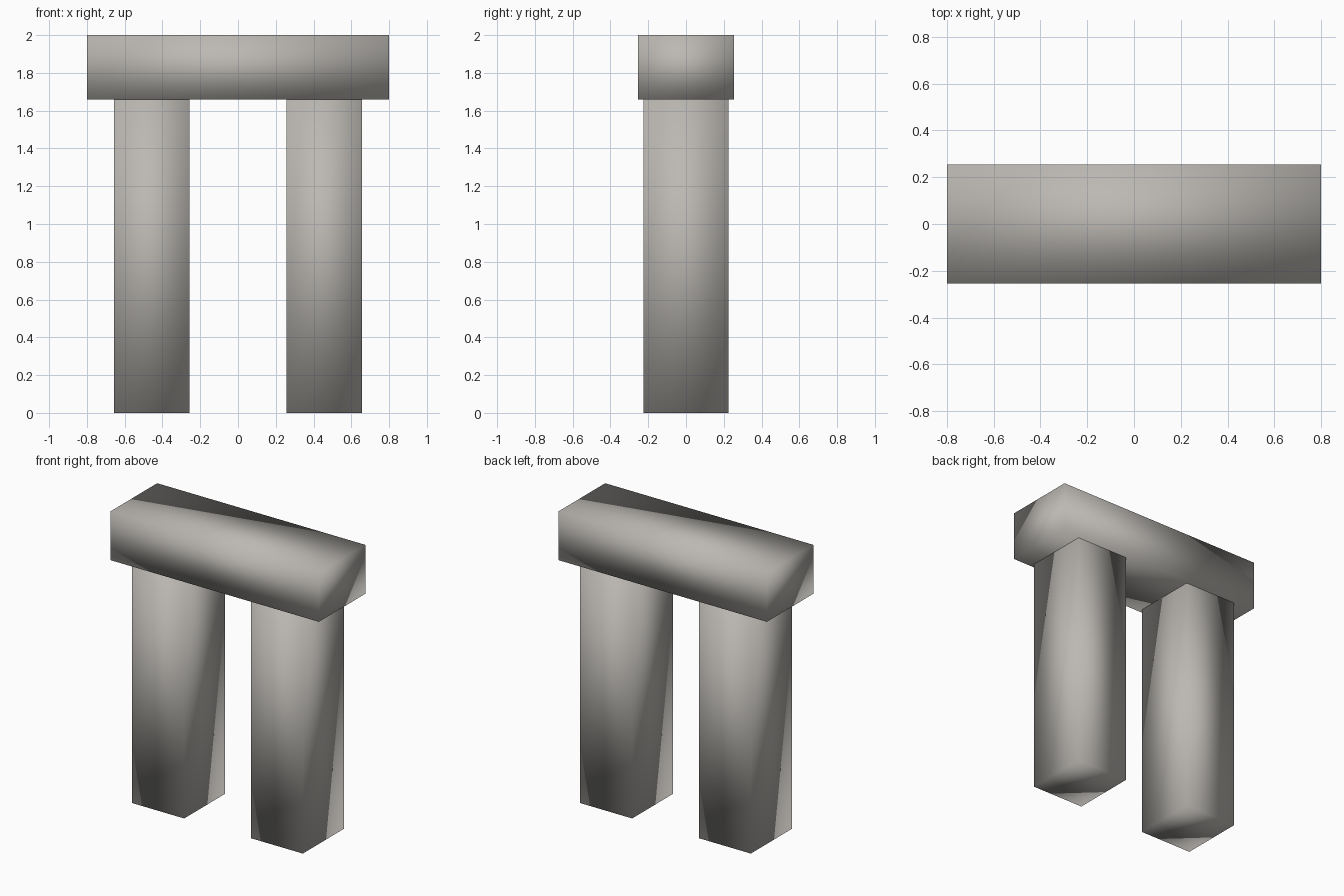
import bpy

# Remove the default object
cube = bpy.data.objects.get("Cube")
if cube:
    bpy.data.objects.remove(cube, do_unlink=True)

# Weathered stone, one colour throughout
STONE = (0.50, 0.48, 0.45, 1.0)
stone = bpy.data.materials.new("warm_grey_stone")
stone.use_nodes = True
stone.diffuse_color = STONE
stone.node_tree.nodes["Principled BSDF"].inputs["Base Color"].default_value = STONE


def block(name, size, x, bottom):
    """Smooth-shaded rectangular stone resting at the given height."""
    bpy.ops.mesh.primitive_cube_add(size=1, location=(x, 0, bottom + size[2] / 2))
    obj = bpy.context.object
    obj.name = name
    obj.scale = size
    bpy.ops.object.transform_apply(location=False, rotation=False, scale=True)
    bpy.ops.object.shade_smooth()
    obj.data.materials.append(stone)
    return obj


PILLAR_HEIGHT = 1.66

# Two upright pillars
for side, sign in (("right", -1), ("left", 1)):
    block(side + "_pillar", (0.40, 0.45, PILLAR_HEIGHT), sign * 0.456, 0)

# Lintel laid across them
block("lintel", (1.60, 0.51, 2 - PILLAR_HEIGHT), 0, PILLAR_HEIGHT)
